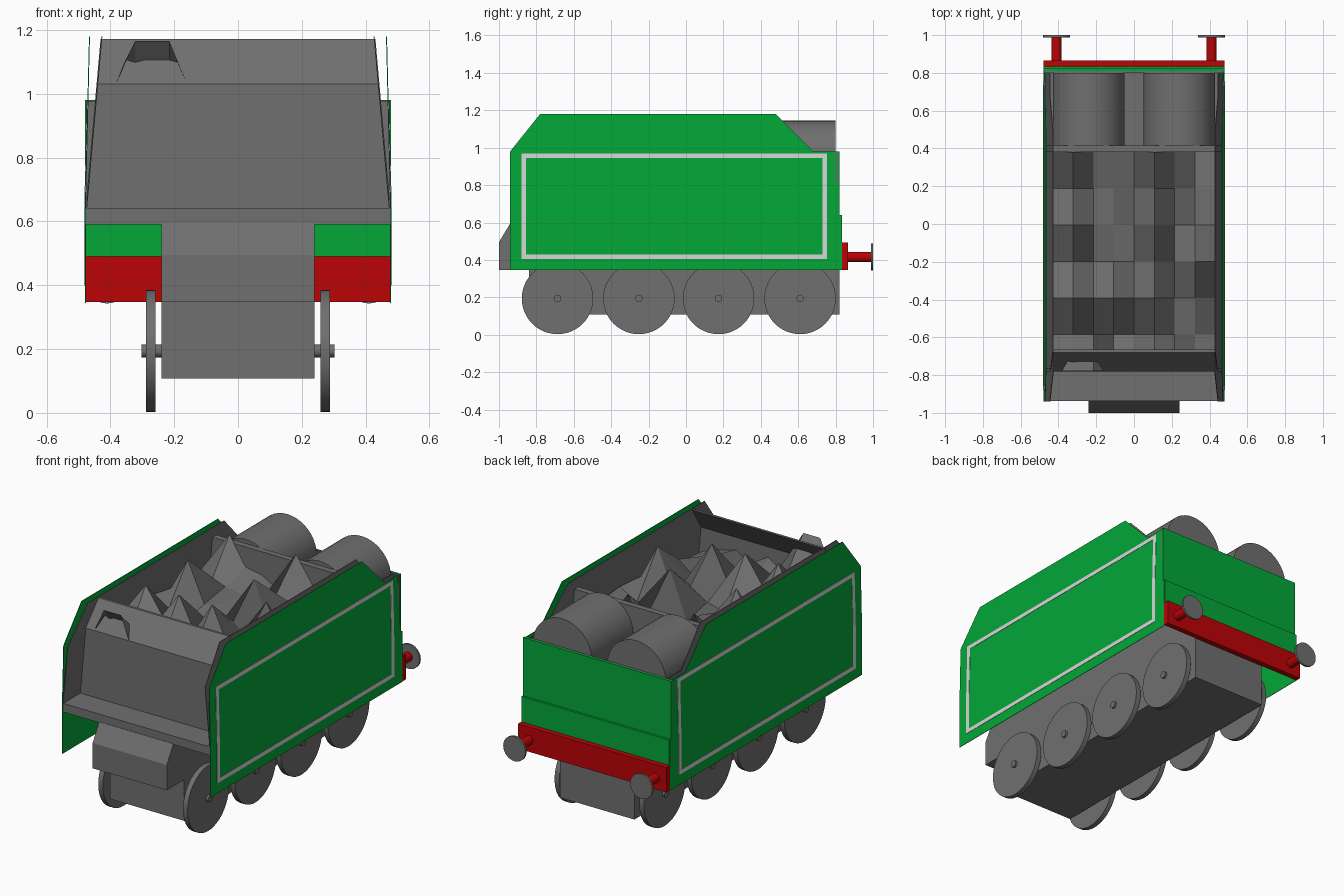
import bpy, bmesh, math, random
from mathutils import Matrix, Vector

random.seed(7)
if "Cube" in bpy.data.objects:
    bpy.data.objects.remove(bpy.data.objects["Cube"], do_unlink=True)


def material(name, rgb):
    m = bpy.data.materials.new(name)
    m.use_nodes = True
    m.diffuse_color = (*rgb, 1)
    m.node_tree.nodes["Principled BSDF"].inputs["Base Color"].default_value = (*rgb, 1)
    return m


GREEN = material("green paint", (0.001, 0.39, 0.04))
GREY = material("iron grey", (0.16, 0.16, 0.16))
RED = material("red paint", (0.5, 0.001, 0.002))
PALE = material("pale lining", (0.68, 0.68, 0.68))


def finish(bm, name, mat):
    bmesh.ops.recalc_face_normals(bm, faces=bm.faces)
    mesh = bpy.data.meshes.new(name)
    bm.to_mesh(mesh)
    bm.free()
    mesh.materials.append(mat)
    ob = bpy.data.objects.new(name, mesh)
    bpy.context.collection.objects.link(ob)
    return ob


def prism(points, depth):
    """Closed prism from a planar outline, pushed along a depth vector."""
    bm = bmesh.new()
    face = bm.faces.new([bm.verts.new(p) for p in points])
    out = bmesh.ops.extrude_face_region(bm, geom=[face])
    moved = [v for v in out["geom"] if isinstance(v, bmesh.types.BMVert)]
    bmesh.ops.translate(bm, verts=moved, vec=depth)
    # the extrude may drop the first face, so close it again
    bmesh.ops.holes_fill(bm, edges=[e for e in bm.edges if e.is_boundary])
    return bm


def box(name, mat, x, y, z):
    pts = [(x[0], y[0], z[0]), (x[1], y[0], z[0]), (x[1], y[0], z[1]), (x[0], y[0], z[1])]
    return finish(prism(pts, (0, y[1] - y[0], 0)), name, mat)


def cylinder(name, mat, radius, start, end, sides=40):
    a, b = Vector(start), Vector(end)
    bm = bmesh.new()
    turn = (b - a).to_track_quat("Z", "Y").to_matrix().to_4x4()
    bmesh.ops.create_cone(bm, cap_ends=True, segments=sides, radius1=radius, radius2=radius,
                          depth=(b - a).length, matrix=Matrix.Translation((a + b) / 2) @ turn)
    ob = finish(bm, name, mat)
    bpy.ops.object.select_all(action="DESELECT")
    ob.select_set(True)
    bpy.context.view_layer.objects.active = ob
    bpy.ops.object.shade_smooth_by_angle(angle=math.radians(35))


WAIST, TOP = 0.64, 1.18
OUTER_TOP, INNER_TOP = 0.467, 0.432


def half_width(z, top_width):
    """Half width of the body, vertical up to the waist and leaning in above it."""
    return 0.48 - (0.48 - top_width) * max(0, z - WAIST) / (TOP - WAIST)


def side_sheet(name, mat, side, outline, top_width, offset=0.0):
    """Thin sheet in the side plane, bent at the waist."""
    bm = prism([(offset - 0.003, y, z) for y, z in outline], (0.003, 0, 0))
    bmesh.ops.bisect_plane(bm, geom=bm.verts[:] + bm.edges[:] + bm.faces[:], dist=1e-5,
                           plane_co=(0, 0, WAIST), plane_no=(0, 0, 1))
    for v in bm.verts:
        v.co.x = side * (v.co.x + half_width(v.co.z, top_width))
    finish(bm, name, mat)


def cross_wall(name, profile):
    """Wall across the body that follows the lean of the inner sheets."""
    bm = prism([(-1, y, z) for y, z in profile], (2, 0, 0))
    for v in bm.verts:
        v.co.x *= half_width(v.co.z, INNER_TOP) - 0.002
    finish(bm, name, GREY)


# Side walls: green outer sheet, grey inner sheet leaning further in, painted lining
RIM = [(0.82, 0.98), (0.68, 0.98), (0.48, TOP), (-0.78, TOP), (-0.94, 0.98)]
OUTER = [(-0.94, 0.345), (0.834, 0.345), (0.834, WAIST), (0.82, WAIST)] + RIM
INNER = [(-0.94, WAIST), (0.82, WAIST)] + RIM
Y0, Y1, Z0, Z1, W = -0.88, 0.755, 0.405, 0.968, 0.024
STRIPS = {"bottom": (Y0, Y1, Z0, Z0 + W), "top": (Y0, Y1, Z1 - W, Z1),
          "front": (Y0, Y0 + W, Z0 + W, Z1 - W), "rear": (Y1 - W, Y1, Z0 + W, Z1 - W)}
for side, label in ((1, "left"), (-1, "right")):
    side_sheet(label + "_side_wall", GREEN, side, OUTER, OUTER_TOP)
    side_sheet(label + "_inner_wall", GREY, side, INNER, INNER_TOP, -0.004)
    for part, (ya, yb, za, zb) in STRIPS.items():
        side_sheet(f"{label}_lining_{part}", PALE, side,
                   [(ya, za), (yb, za), (yb, zb), (ya, zb)], OUTER_TOP, 0.002)

# Floor, front wall with its upper part sloping back, and bulkhead
box("floor", GREY, (-0.476, 0.476), (-0.938, 0.8), (0.59, WAIST))
cross_wall("front_wall", [(-0.78, WAIST), (-0.78, 1.03), (-0.68, 1.172),
                          (-0.665, 1.172), (-0.765, 1.03), (-0.765, WAIST)])
cross_wall("bulkhead", [(0.38, WAIST), (0.38, 1.12), (0.415, 1.12), (0.415, WAIST)])

# Rear plate: green outside, grey lining inside, with a thicker lower band
box("rear_plate", GREEN, (-0.48, 0.48), (0.81, 0.822), (WAIST, 0.98))
box("rear_plate_inside", GREY, (-0.476, 0.476), (0.8, 0.81), (WAIST, 0.978))
box("rear_lower_band", GREEN, (-0.476, 0.476), (0.81, 0.835), (0.49, WAIST))

# Coal heap: a coarse grid of quads with scattered peaks (column, row)
COLS, ROWS = 8, 6
PEAKS = {(1, 0), (2, 0), (1, 2), (3, 2), (5, 2), (1, 4), (5, 4), (7, 3), (1, 6), (5, 6)}
bm = bmesh.new()
grid = []
for j in range(ROWS + 1):
    row = []
    for i in range(COLS + 1):
        z = 1.165 if (i, j) in PEAKS else random.uniform(0.88, 1.02)
        row.append(bm.verts.new((-0.43 + 0.86 * i / COLS, -0.778 + 1.16 * j / ROWS, z)))
    grid.append(row)
for j in range(ROWS):
    for i in range(COLS):
        bm.faces.new((grid[j][i], grid[j][i + 1], grid[j + 1][i + 1], grid[j + 1][i]))
finish(bm, "coal_heap", GREY)

# Water tanks
for side, label in ((1, "left"), (-1, "right")):
    cylinder(label + "_tank", GREY, 0.19, (side * 0.24, 0.415, 0.955), (side * 0.24, 0.8, 0.955))

# Chassis and front coupling box
box("chassis", GREY, (-0.24, 0.24), (-0.84, 0.82), (0.107, 0.59))
PROFILE = [(-0.84, 0.347), (-1.0, 0.347), (-1.0, 0.495), (-0.94, 0.595), (-0.84, 0.595)]
finish(prism([(-0.24, y, z) for y, z in PROFILE], (0.48, 0, 0)), "coupling_box", GREY)

# Wheels and axle ends
for n, y in enumerate((-0.687, -0.252, 0.174, 0.61), 1):
    for s, label in ((1, "left"), (-1, "right")):
        cylinder(f"{label}_wheel_{n}", GREY, 0.191, (s * 0.259, y, 0.194), (s * 0.289, y, 0.194), 48)
        cylinder(f"{label}_axle_{n}", GREY, 0.02, (s * 0.23, y, 0.194), (s * 0.302, y, 0.194), 16)

# Buffer beam and buffers
box("buffer_beam", RED, (-0.48, 0.48), (0.834, 0.866), (0.347, 0.492))
for s, label in ((1, "left"), (-1, "right")):
    x, z = s * 0.41, 0.415
    cylinder(label + "_buffer_stem", RED, 0.027, (x, 0.86, z), (x, 0.99, z), 24)
    cylinder(label + "_buffer_head", GREY, 0.072, (x, 0.988, z), (x, 1.0, z), 32)
